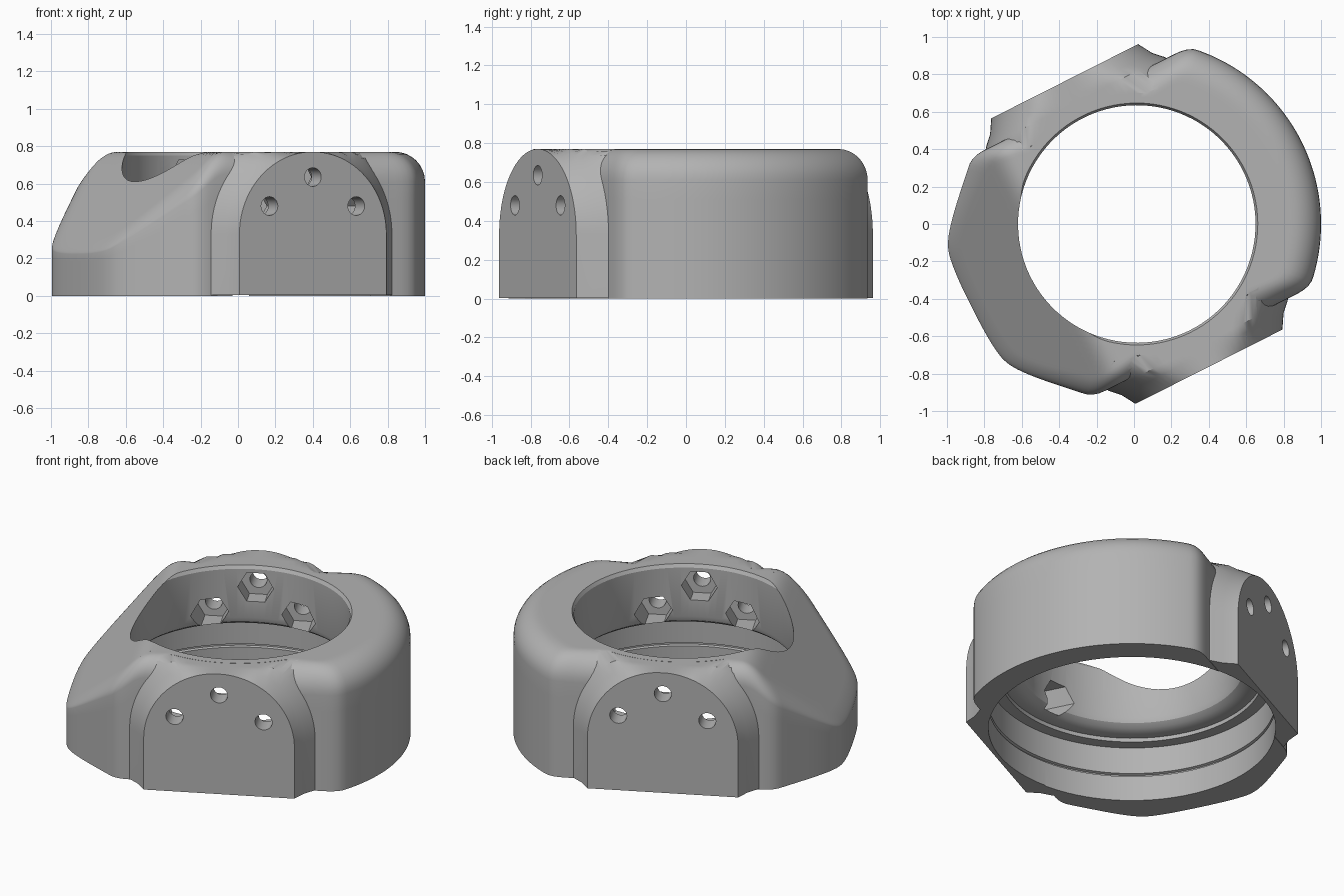
import bpy, bmesh, math
from mathutils import Matrix, Vector

old = bpy.data.objects.get("Cube")
if old:
    bpy.data.objects.remove(old, do_unlink=True)

CENTER = Vector((0.015, 0.0, 0.0))
HEIGHT = 0.77
LUG = math.radians(-63.2)            # direction of the front lug
SLOPE = LUG - math.pi / 2            # direction in which the top slopes down
FLAT = 0.855                         # distance of each lug face from the axis

grey = bpy.data.materials.new("plain_grey")
grey.use_nodes = True
grey.diffuse_color = (0.45, 0.45, 0.45, 1)
grey.node_tree.nodes["Principled BSDF"].inputs["Base Color"].default_value = (0.45, 0.45, 0.45, 1)


def smooth_min(a, b, k):
    h = max(k - abs(a - b), 0) / k
    return min(a, b) - h * h * k / 4


def line_radius(distance, angle):
    """Polar radius of a straight side whose normal is at the given angle."""
    c = math.cos(angle)
    return distance / c if c > 0.3 else 9.0


def make_object(name, bm):
    bmesh.ops.recalc_face_normals(bm, faces=bm.faces)
    mesh = bpy.data.meshes.new(name)
    bm.to_mesh(mesh)
    bm.free()
    mesh.materials.append(grey)
    obj = bpy.data.objects.new(name, mesh)
    bpy.context.collection.objects.link(obj)
    return obj


def loft(name, rings):
    """Skin closed rings of points and cap both ends."""
    bm = bmesh.new()
    rows = [[bm.verts.new(p) for p in ring] for ring in rings]
    n = len(rows[0])
    for low, high in zip(rows, rows[1:]):
        for i in range(n):
            j = (i + 1) % n
            bm.faces.new((low[i], low[j], high[j], high[i]))
    bm.faces.new(rows[0])
    bm.faces.new(rows[-1])
    return make_object(name, bm)


def combine(target, tool, operation):
    mod = target.modifiers.new(operation, "BOOLEAN")
    mod.operation = operation
    mod.solver = "EXACT"
    mod.object = tool
    bpy.context.view_layer.objects.active = target
    bpy.ops.object.modifier_apply(modifier=mod.name)
    bpy.data.objects.remove(tool, do_unlink=True)


def outer_radius(t):
    """Round at the back, faceted below the slope, relieved beside the lugs."""
    d = t - SLOPE
    r = 0.985 + 0.045 * max(0, math.cos(d)) ** 2
    for side, distance in ((0, 0.99), (1, 0.95), (-1, 0.95)):
        r = smooth_min(r, line_radius(distance, d + side * math.pi / 4), 0.06)
    for turn in (0, math.pi):
        r = smooth_min(r, line_radius(0.72, t - LUG - turn), 0.05)
    return r


def top_height(r, t):
    p = r * math.cos(t - SLOPE)
    return smooth_min(HEIGHT, HEIGHT - 1.03 * (p - 0.48), 0.06)


# Main ring body: wall, rounded shoulder, then the top running inward
STEPS = 200
angles = [2 * math.pi * i / STEPS for i in range(STEPS)]


def body_point(t, part, f):
    radius = outer_radius(t)
    fillet = 0.16 - 0.09 * max(0, math.cos(t - SLOPE))
    if part == "wall":
        r, z = radius, f * (HEIGHT - fillet)
    else:
        a = f * math.pi / 2 if part == "shoulder" else math.pi / 2
        r = max(radius - fillet * (1 - math.cos(a)), 0.7)
        z = HEIGHT - fillet * (1 - math.sin(a))
    if part == "top":
        r += (0.3 - r) * f
    z *= top_height(r, t) / HEIGHT
    return (r * math.cos(t), r * math.sin(t), z)


layout = [("wall", i / 6) for i in range(7)]
layout += [("shoulder", i / 8) for i in range(1, 9)]
layout += [("top", i / 20) for i in range(1, 21)]
body = loft("ring_housing", [[body_point(t, *row) for t in angles] for row in layout])


# Arched flat lugs with flared flanks, one on each side
def arch(distance, half, turn):
    outline = [(half, 0.004)]
    outline += [(half * math.cos(math.pi * i / 48), 0.33 + half * math.sin(math.pi * i / 48))
                for i in range(49)]
    outline.append((-half, 0.004))
    spin = Matrix.Rotation(LUG + turn, 4, "Z")
    return [spin @ Vector((distance, u, min(z, HEIGHT - 0.001))) for u, z in outline]


for turn in (0, math.pi):
    sections = ((FLAT, 0.44), (0.78, 0.485), (0.73, 0.535), (0.6, 0.62))
    lug = loft("lug", [arch(d, half, turn) for d, half in sections])
    combine(body, lug, "UNION")

# Stepped bore with a fine groove, a double ledge and a flared throat
bore = [(0.83, -0.1), (0.83, 0.16), (0.845, 0.165), (0.845, 0.175), (0.83, 0.18),
        (0.83, 0.35), (0.76, 0.35), (0.76, 0.375), (0.71, 0.375), (0.67, 0.39),
        (0.645, 0.41), (0.635, 0.44), (0.635, 0.75), (0.65, 0.775), (0.65, 0.9)]
cutter = loft("bore_cutter", [[(r * math.cos(t + 0.01), r * math.sin(t + 0.01), z)
                               for t in angles[::2]] for r, z in bore])
combine(body, cutter, "DIFFERENCE")


# Bolt holes through each lug, with hexagonal nut pockets inside
def bar(sides, radius, start, end, u, z, turn):
    spin = Matrix.Rotation(LUG + turn, 4, "Z")
    rings = []
    for d in (start, end):
        rings.append([spin @ Vector((d, u + radius * math.cos(2 * math.pi * i / sides),
                                     z + radius * math.sin(2 * math.pi * i / sides)))
                      for i in range(sides)])
    return loft("bolt_cutter", rings)


for turn in (0, math.pi):
    for u, z in ((-0.26, 0.48), (0, 0.635), (0.26, 0.48)):
        combine(body, bar(6, 0.105, 0.4, 0.74, u, z, turn), "DIFFERENCE")
        combine(body, bar(24, 0.05, 0.5, 1.1, u, z, turn), "DIFFERENCE")

# Place the part and shade it smooth with crisp edges
body.data.transform(Matrix.Translation(CENTER))
bpy.ops.object.select_all(action="DESELECT")
body.select_set(True)
bpy.context.view_layer.objects.active = body
bpy.ops.object.shade_smooth_by_angle(angle=math.radians(30))
